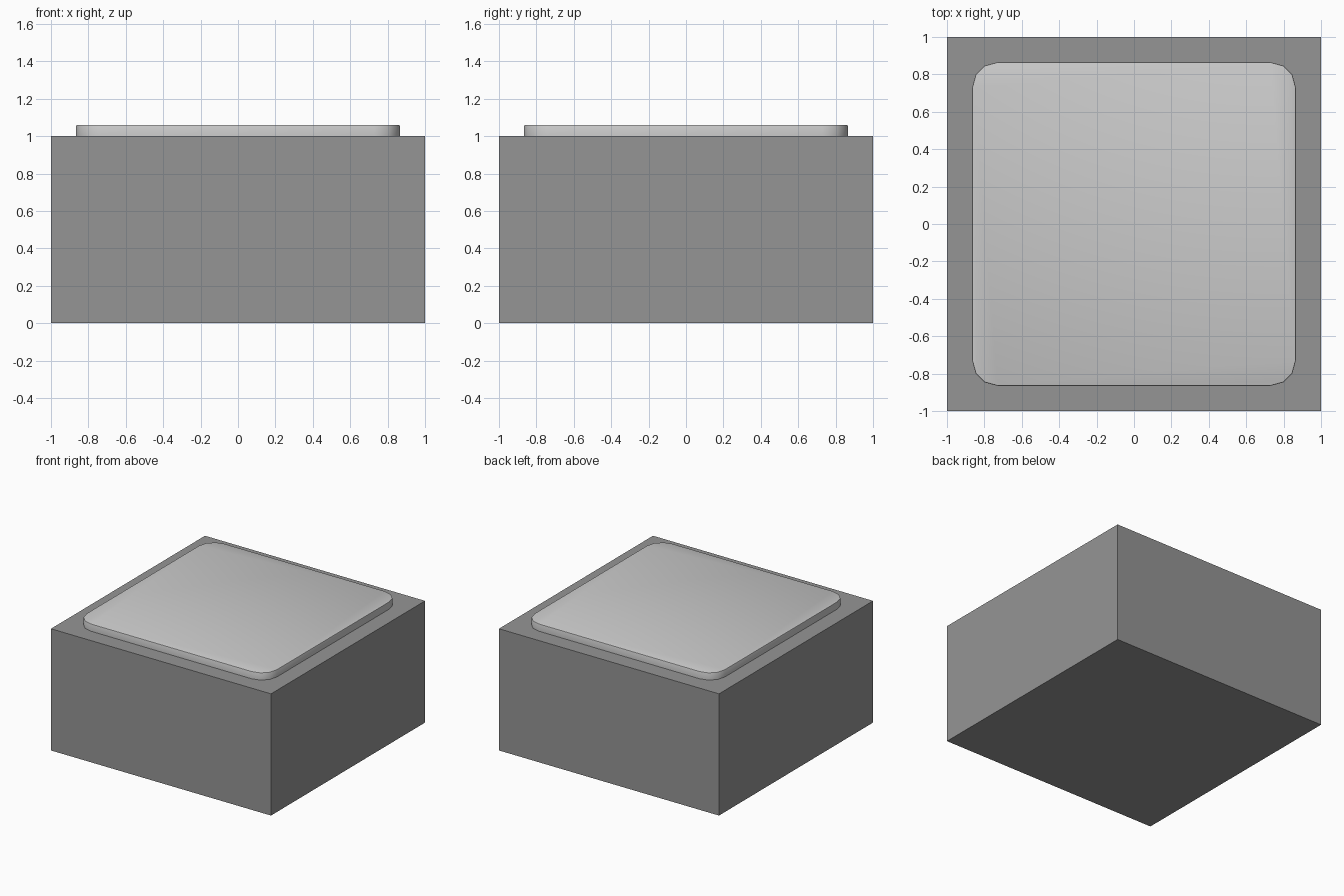
import bpy, bmesh, math

if "Cube" in bpy.data.objects:
    bpy.data.objects.remove(bpy.data.objects["Cube"])


def add_object(name, bm, grey=None):
    mesh = bpy.data.meshes.new(name)
    bmesh.ops.recalc_face_normals(bm, faces=bm.faces)
    bm.to_mesh(mesh)
    bm.free()
    obj = bpy.data.objects.new(name, mesh)
    bpy.context.collection.objects.link(obj)
    if grey is not None:
        mat = bpy.data.materials.new(name + "_grey")
        mat.diffuse_color = (grey, grey, grey, 1)
        mat.use_nodes = True
        mat.node_tree.nodes["Principled BSDF"].inputs["Base Color"].default_value = mat.diffuse_color
        mesh.materials.append(mat)
    return obj


# Solid dark block
bm = bmesh.new()
bmesh.ops.create_cube(bm, size=2)
for v in bm.verts:
    v.co.z = (v.co.z + 1) / 2
add_object("base_block", bm, 0.3)

# Raised pad: rounded square with three-sided corners
HALF, RADIUS, STEPS = 0.865, 0.135, 3
BOTTOM, TOP = 1.0, 1.06
bm = bmesh.new()
outline = []
for corner in range(4):
    mid = math.radians(45 + 90 * corner)
    cx = math.copysign(HALF - RADIUS, math.cos(mid))
    cy = math.copysign(HALF - RADIUS, math.sin(mid))
    for i in range(STEPS + 1):
        a = math.radians(90 * (corner + i / STEPS))
        outline.append(bm.verts.new((cx + RADIUS * math.cos(a),
                                     cy + RADIUS * math.sin(a), BOTTOM)))
face = bm.faces.new(outline)
result = bmesh.ops.extrude_face_region(bm, geom=[face], use_keep_orig=True)
top_verts = [g for g in result["geom"] if isinstance(g, bmesh.types.BMVert)]
bmesh.ops.translate(bm, verts=top_verts, vec=(0, 0, TOP - BOTTOM))

# Softened upper rim
rim = [e for e in bm.edges if all(v.co.z > TOP - 0.001 for v in e.verts)]
bmesh.ops.bevel(bm, geom=rim, offset=0.006, segments=2, profile=0.5,
                affect='EDGES')
pad = add_object("top_pad", bm)
bpy.context.view_layer.objects.active = pad
pad.select_set(True)
bpy.ops.object.shade_smooth_by_angle(angle=math.radians(40))
